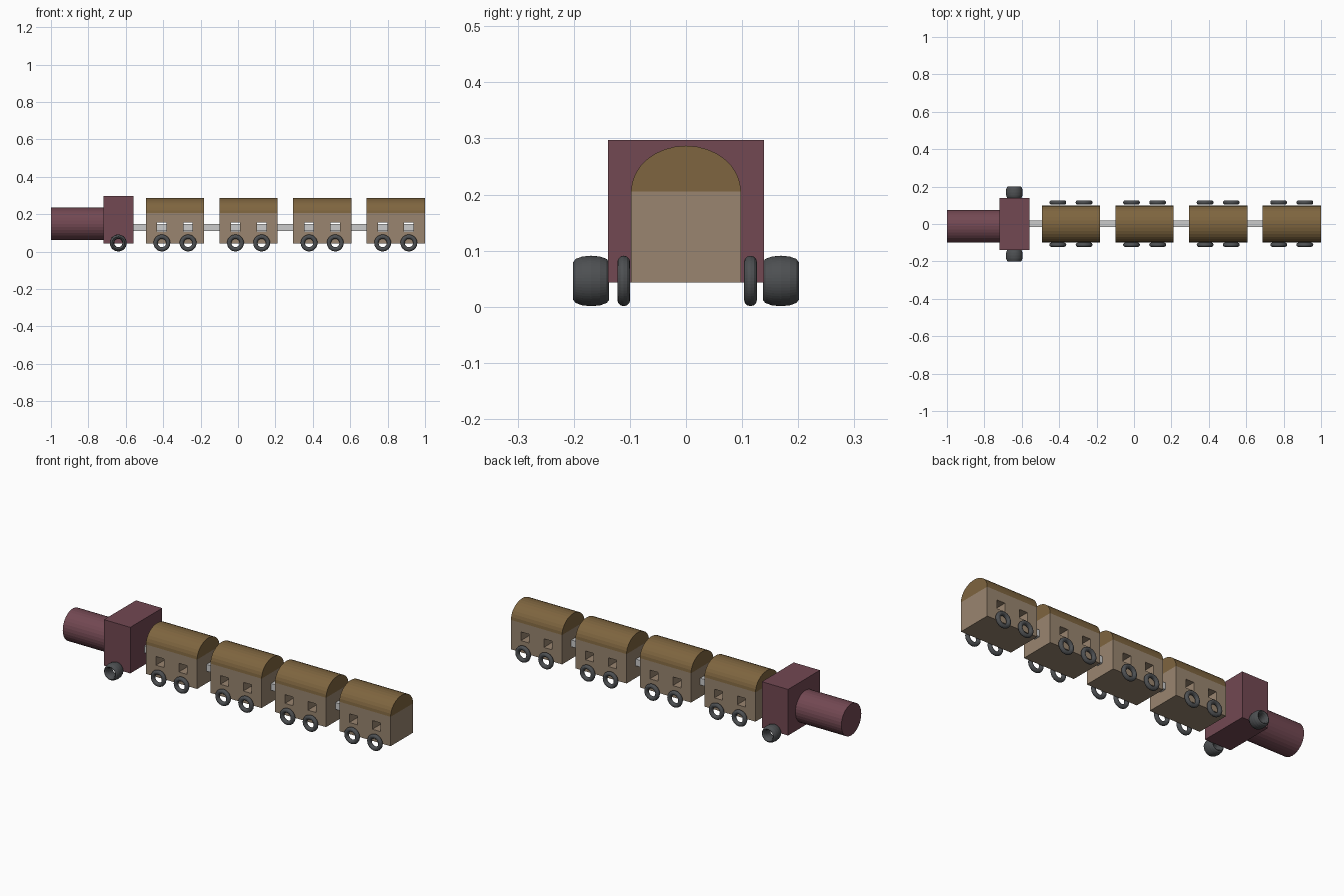
import bpy, bmesh
from math import sin, cos, pi

if "Cube" in bpy.data.objects:
    bpy.data.objects.remove(bpy.data.objects["Cube"])


def material(name, rgb):
    m = bpy.data.materials.new(name)
    m.diffuse_color = (*rgb, 1)
    m.use_nodes = True
    m.node_tree.nodes["Principled BSDF"].inputs["Base Color"].default_value = m.diffuse_color
    return m


MAROON = material("maroon", (0.17, 0.065, 0.085))
TAN = material("tan", (0.32, 0.235, 0.16))
BROWN = material("brown", (0.21, 0.13, 0.05))
RUBBER = material("dark_grey", (0.075, 0.08, 0.085))


def finish(obj, name, mat=None):
    obj.name = name
    if mat:
        obj.data.materials.append(mat)
    return obj


def box(name, lo, hi, mat=None):
    bpy.ops.mesh.primitive_cube_add(size=1, location=[(a + b) / 2 for a, b in zip(lo, hi)])
    obj = bpy.context.object
    obj.scale = [b - a for a, b in zip(lo, hi)]
    bpy.ops.object.transform_apply(location=False, rotation=False, scale=True)
    return finish(obj, name, mat)


def wheel(name, x, y, half_width):
    # ring wheel with its axle along y
    bpy.ops.mesh.primitive_torus_add(major_radius=0.0335, minor_radius=0.0115,
                                     major_segments=48, minor_segments=12,
                                     location=(x, y, 0.046), rotation=(pi / 2, 0, 0))
    obj = bpy.context.object
    obj.scale.z = half_width / 0.0115
    bpy.ops.object.transform_apply(location=False, rotation=True, scale=True)
    return finish(obj, name, RUBBER)


def roof(name, x0, x1):
    # half-elliptical vault along x
    bm = bmesh.new()
    n = 16
    ring = [bm.verts.new((x0, 0.098 * cos(pi * i / n), 0.205 + 0.082 * sin(pi * i / n)))
            for i in range(n + 1)]
    face = bm.faces.new(ring)
    ext = bmesh.ops.extrude_face_region(bm, geom=[face], use_keep_orig=True)
    bmesh.ops.translate(bm, vec=(x1 - x0, 0, 0),
                        verts=[v for v in ext["geom"] if isinstance(v, bmesh.types.BMVert)])
    bmesh.ops.recalc_face_normals(bm, faces=bm.faces)
    mesh = bpy.data.meshes.new(name)
    bm.to_mesh(mesh)
    bm.free()
    obj = bpy.data.objects.new(name, mesh)
    bpy.context.collection.objects.link(obj)
    return finish(obj, name, BROWN)


# Locomotive
bpy.ops.mesh.primitive_cylinder_add(vertices=32, radius=0.087, depth=0.30,
                                    location=(-0.85, -0.012, 0.148), rotation=(0, pi / 2, 0))
finish(bpy.context.object, "boiler", MAROON)
box("cab", (-0.72, -0.139, 0.043), (-0.56, 0.139, 0.297), MAROON)
for side, y in (("front", -0.169), ("back", 0.169)):
    wheel(f"engine_wheel_{side}", -0.64, y, 0.032)

# Coupling rod running through the whole train
box("coupling_rod", (-0.60, -0.016, 0.11), (0.96, 0.018, 0.147))

# Four carriages with window openings cut right through
for i in range(4):
    x = -0.337 + 0.3935 * i
    x0, x1 = x - 0.156, x + 0.156
    body = box(f"carriage_body_{i + 1}", (x0, -0.098, 0.043), (x1, 0.098, 0.205), TAN)
    roof(f"carriage_roof_{i + 1}", x0, x1)
    for j, dx in enumerate((-0.07, 0.07)):
        cutter = box(f"window_cutter_{i + 1}_{j + 1}", (x + dx - 0.025, -0.2, 0.107),
                     (x + dx + 0.025, 0.2, 0.155))
        cutter.hide_render = True
        cutter.hide_set(True)
        mod = body.modifiers.new("window", "BOOLEAN")
        mod.operation = "DIFFERENCE"
        mod.solver = "EXACT"
        mod.object = cutter
        for side, y in (("front", -0.111), ("back", 0.115)):
            wheel(f"carriage_wheel_{i + 1}_{j + 1}_{side}", x + dx, y, 0.0115)
